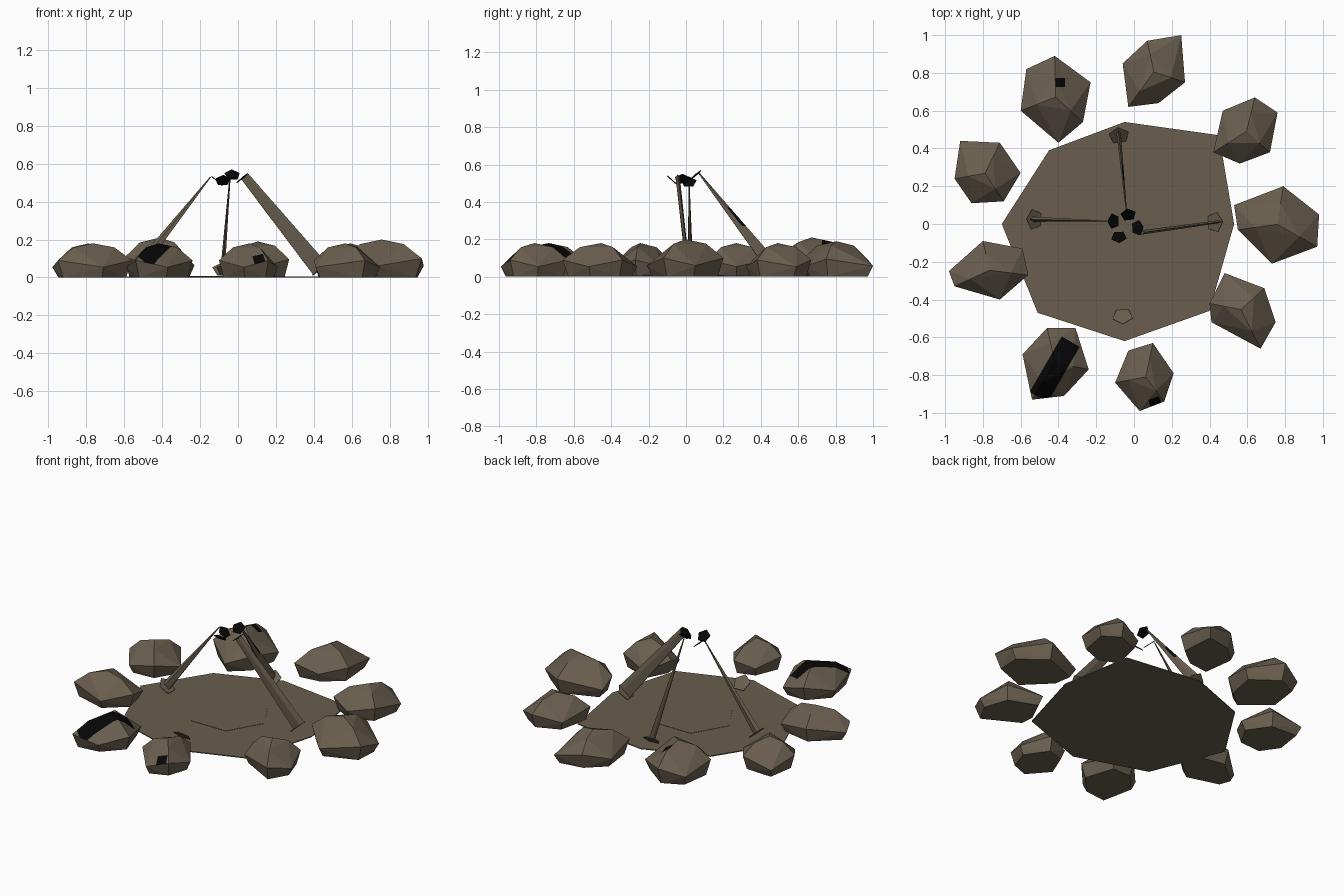
import bpy
import bmesh
from math import cos, sin, pi, radians
from mathutils import Vector

cube = bpy.data.objects.get("Cube")
if cube:
    bpy.data.objects.remove(cube, do_unlink=True)


def material(name, colour):
    m = bpy.data.materials.new(name)
    m.use_nodes = True
    m.diffuse_color = colour
    m.node_tree.nodes["Principled BSDF"].inputs["Base Color"].default_value = colour
    return m


EARTH = material("earth brown", (0.142, 0.112, 0.077, 1))
CHAR = material("char black", (0.002, 0.002, 0.002, 1))


def finish(bm, name, mats):
    bmesh.ops.recalc_face_normals(bm, faces=bm.faces[:])
    mesh = bpy.data.meshes.new(name)
    bm.to_mesh(mesh)
    bm.free()
    for m in mats:
        mesh.materials.append(m)
    obj = bpy.data.objects.new(name, mesh)
    bpy.context.collection.objects.link(obj)
    return obj


def loft(low, high):
    """Closed solid between two rings with the same number of points."""
    bm = bmesh.new()
    a = [bm.verts.new(p) for p in low]
    b = [bm.verts.new(p) for p in high]
    n = len(a)
    for i in range(n):
        j = (i + 1) % n
        bm.faces.new((a[i], a[j], b[j], b[i]))
    bm.faces.new(a[::-1])
    bm.faces.new(b)
    return bm


def cut(bm, point, normal):
    bmesh.ops.bisect_plane(bm, geom=bm.verts[:] + bm.edges[:] + bm.faces[:],
                           plane_co=point, plane_no=normal)


def ring(centre, u, v, ru, rv, sides=5):
    return [centre + u * ru * cos(2 * pi * i / sides) + v * rv * sin(2 * pi * i / sides)
            for i in range(sides)]


def plate(name, centre, axis, radius, mat):
    """Thin five-sided disc square to an axis."""
    side = axis.cross(Vector((0, 0, 1))).normalized()
    up = side.cross(axis)
    low = ring(centre, up, side, radius, radius)
    finish(loft(low, [p + axis * 0.004 for p in low]), name, [mat])


# Ground: uneven eight-sided disc with a flat hexagonal hearth
outline = [(-.05, .54), (.45, .47), (.53, 0), (.40, -.46),
           (-.05, -.62), (-.51, -.47), (-.70, 0), (-.45, .39)]
finish(loft([(x, y, 0) for x, y in outline], [(x, y, .006) for x, y in outline]),
       "ground_disc", [EARTH])
X, Y = Vector((1, 0, 0)), Vector((0, 1, 0))
hearth = ring(Vector((-.05, -.015, .006)), X, Y, .25, .25, 6)
finish(loft(hearth, [p + Vector((0, 0, .002)) for p in hearth]), "hearth", [EARTH])


# Stones: faceted lumps from a footprint, shoulder points and a peak
def stone(name, height, footprint, scorch=None):
    pts = [Vector((x, y, 0)) for x, y in footprint]
    mid = sum(pts, Vector()) / len(pts)
    bm = bmesh.new()
    for i, p in enumerate(pts):
        out = p - mid
        bm.verts.new(p + Vector((0, 0, height * (.5 if i % 2 else .3))))
        bm.verts.new(mid + out * .85)
        if i % 2:
            bm.verts.new(mid + out * .55 + Vector((0, 0, height * .88)))
    bm.verts.new(mid + Vector((0, 0, height)))
    hull = bmesh.ops.convex_hull(bm, input=bm.verts[:])
    loose = {v for v in hull["geom_interior"] + hull["geom_unused"]
             if isinstance(v, bmesh.types.BMVert)}
    bmesh.ops.delete(bm, geom=list(loose), context='VERTS')
    bm.normal_update()
    # Scorched patch cut out as a rotated rectangle
    if scorch:
        x, y, angle, length, width = scorch
        c = Vector((x, y, 0))
        u = Vector((cos(radians(angle)), sin(radians(angle)), 0))
        v = Vector((-u.y, u.x, 0))
        for d, r in ((u, length), (v, width)):
            cut(bm, c + d * r, d)
            cut(bm, c - d * r, d)
        bm.normal_update()
        for f in bm.faces:
            rel = f.calc_center_median() - c
            if f.normal.z > .1 and abs(rel.dot(u)) < length and abs(rel.dot(v)) < width:
                f.material_index = 1
    finish(bm, name, [EARTH, CHAR])


stone("stone_back", .19, [(-.06, .85), (.07, .97), (.25, 1), (.27, .75), (.13, .64), (-.03, .62)])
stone("stone_back_left", .18, [(.47, .6), (.64, .67), (.76, .59), (.72, .38), (.56, .32), (.42, .38)])
stone("stone_left", .2, [(.53, .1), (.79, .2), (.98, .05), (.97, -.12), (.73, -.21), (.55, -.03)])
stone("stone_front_left", .18, [(.48, -.26), (.69, -.34), (.75, -.52), (.67, -.66), (.41, -.52), (.4, -.42)])
stone("stone_front", .18, [(-.03, -.67), (.1, -.63), (.21, -.79), (.16, -.94), (.03, -.99), (-.1, -.84)],
      (.11, -.94, 20, .03, .02))
stone("stone_front_right", .18, [(-.59, -.69), (-.46, -.55), (-.31, -.55), (-.24, -.77), (-.37, -.91), (-.54, -.93)],
      (-.42, -.77, 60, .17, .055))
stone("stone_right", .18, [(-.98, -.25), (-.8, -.09), (-.59, -.13), (-.56, -.27), (-.71, -.4), (-.95, -.33)])
stone("stone_right_rear", .18, [(-.92, .44), (-.71, .43), (-.6, .27), (-.69, .12), (-.86, .11), (-.95, .24)])
stone("stone_back_right", .21, [(-.57, .82), (-.42, .89), (-.23, .75), (-.27, .54), (-.4, .43), (-.6, .6)],
      (-.39, .75, 0, .026, .024))


# Sticks: flattened tapering splinters with a foot plate and charred tip plate
def stick(side, foot, tip, cap, wide=None, thin=None):
    foot, tip, cap = Vector(foot), Vector(tip), Vector(cap)
    axis = (cap - foot).normalized()
    plate("stick_foot_" + side, foot, axis, .056, EARTH)
    plate("stick_tip_" + side, cap, axis, .042, CHAR)
    if not wide:
        return
    v = axis.cross(Vector((0, 0, 1))).normalized()
    u = v.cross(axis)
    bm = loft(ring(foot, u, v, wide[0], thin[0]), ring(tip, u, v, wide[1], thin[1]))
    # Burnt band on the rear stick
    if side == "back":
        band = (.27, .37)
        for z in band:
            cut(bm, (0, 0, z), (0, 0, 1))
        bmesh.ops.recalc_face_normals(bm, faces=bm.faces[:])
        for f in bm.faces:
            if band[0] < f.calc_center_median().z < band[1] and f.normal.x > 0 and f.normal.z > 0:
                f.material_index = 1
    finish(bm, "stick_" + side, [EARTH, CHAR])


stick("left", (.43, .01, .04), (.035, -.045, .53), (.02, -.02, .52), (.052, .026), (.008, .012))
stick("right", (-.53, .025, .04), (-.145, .015, .53), (-.11, .015, .505), (.03, .003), (.014, .003))
stick("back", (-.08, .47, .04), (-.04, .068, .555), (-.03, .05, .54), (.04, .004), (.012, .003))
stick("front", (-.06, -.49, .04), (-.08, -.07, .51), (-.08, -.07, .51))
